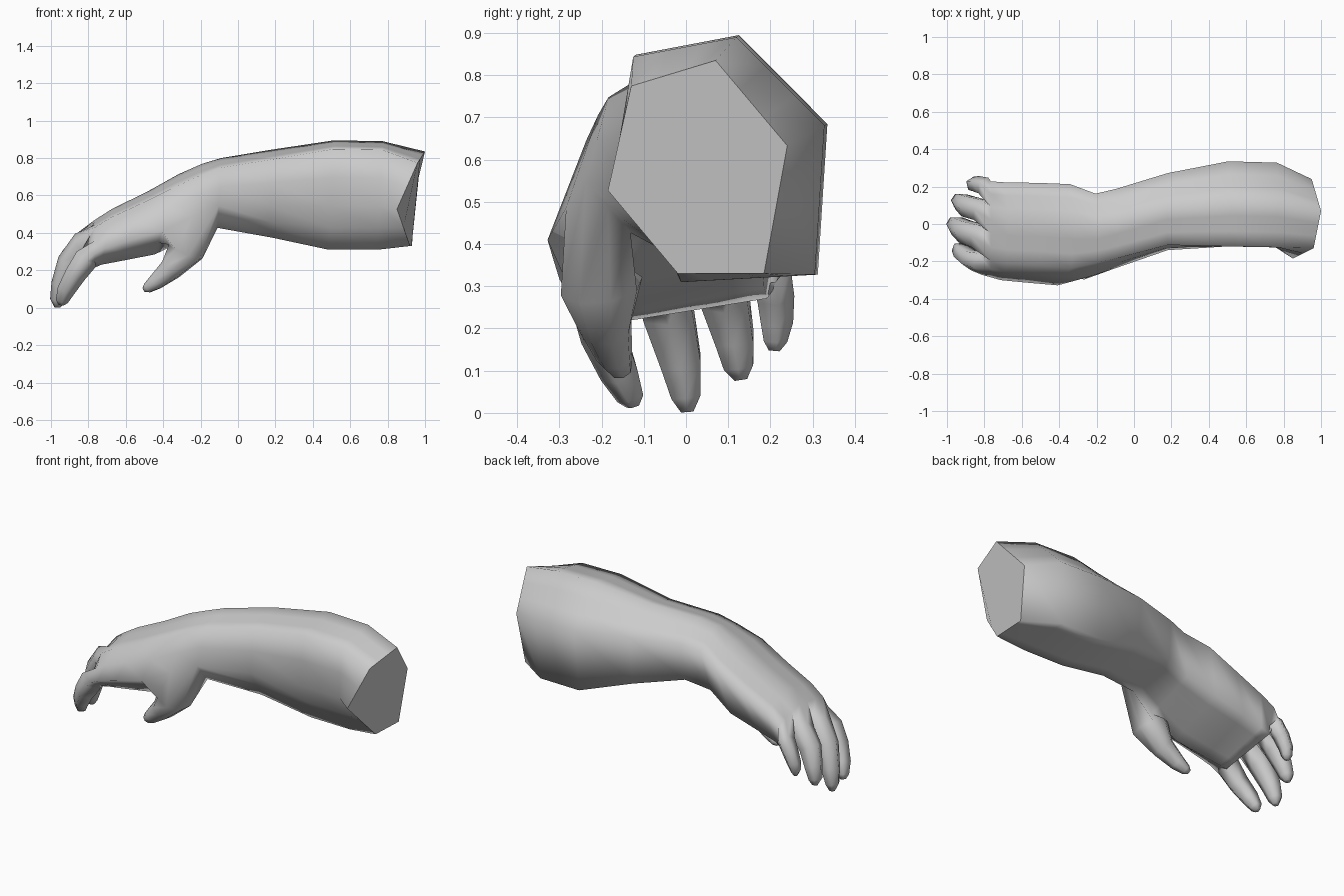
import bpy
import bmesh
import math
from mathutils import Vector

if "Cube" in bpy.data.objects:
    bpy.data.objects.remove(bpy.data.objects["Cube"], do_unlink=True)

skin = bpy.data.materials.new("plain_grey")
skin.use_nodes = True
grey = (0.6, 0.6, 0.6, 1)
skin.diffuse_color = grey
skin.node_tree.nodes["Principled BSDF"].inputs["Base Color"].default_value = grey

# Six corners inside a unit box (y, z) with a push along x, from the thumb side
CUT = [(0, .39, -.15), (.13, .88, -.04), (.6, 1, 0),
       (1, .6, -.05), (.87, 0, -.07), (.39, 0, -.08)]
ARM = [(0, .4, 0), (0, .92, 0), (.54, 1, 0), (1, .64, 0), (.95, .03, 0), (.25, 0, 0)]
PALM = [(0, .29, 0), (.17, .84, 0), (.6, 1, 0), (1, .8, 0), (.93, .22, 0), (.25, 0, 0)]


def blend(mix):
    return [Vector(p).lerp(Vector(q), mix) for p, q in zip(ARM, PALM)]


# shape, x, lean along z, y range, z range
SECTIONS = [
    (CUT, 1, 0, -.185, .24, .33, .835),
    (ARM, .76, .05, -.125, .328, .31, .89),
    (ARM, .5, .05, -.12, .335, .31, .895),
    (blend(.4), .18, 0, -.14, .272, .375, .845),
    (blend(.75), -.1, .05, -.238, .188, .427, .8),
    (PALM, -.23, .2, -.284, .162, .37, .77),
    (PALM, -.38, .3, -.328, .213, .285, .715),
    (PALM, -.56, .4, -.312, .22, .248, .62),
    (PALM, -.7, .2, -.3, .222, .23, .53),
    (PALM, -.765, 0, -.285, .228, .215, .47),
]

# Digit centre lines with radius
INDEX = [(-.81, -.205, .265, .069), (-.87, -.19, .18, .06), (-.92, -.155, .095, .05),
         (-.942, -.13, .038, .035), (-.947, -.125, .016, .016)]
MIDDLE = [(-.83, -.065, .335, .073), (-.9, -.042, .24, .068), (-.945, -.012, .12, .055),
          (-.965, 0, .04, .04), (-.965, .003, .002, .017)]
RING = [(-.82, .075, .345, .067), (-.885, .093, .27, .064), (-.922, .115, .175, .052),
        (-.94, .125, .11, .04), (-.94, .13, .078, .017)]
PINKY = [(-.795, .2, .335, .052), (-.832, .21, .275, .047), (-.86, .213, .215, .041),
         (-.868, .21, .17, .03), (-.868, .208, .147, .014)]
THUMB = [(-.28, -.2, .3, .1), (-.36, -.19, .205, .063), (-.44, -.17, .137, .044),
         (-.485, -.155, .105, .029), (-.503, -.15, .095, .013)]

bm = bmesh.new()


def resample(stops):
    """Fill in points between (index, point) stops."""
    points = []
    for (i, p), (j, q) in zip(stops, stops[1:]):
        points += [p.lerp(q, k / (j - i)) for k in range(j - i)]
    return points + [stops[-1][1]]


def section(shape, x, lean, y0, y1, z0, z1):
    """Make one cross-section; return its top and bottom rows of vertices."""
    f, a, b, c, d, e = [Vector(p) for p in shape]

    def vert(p):
        dz = (p.y - .5) * (z1 - z0)
        return bm.verts.new((x + p.z + lean * dz, y0 + p.x * (y1 - y0),
                             (z0 + z1) / 2 + dz))

    top = [vert(p) for p in resample([(0, f), (2, a), (5, b), (8, c)])]
    under = [vert(p) for p in resample([(0, f), (2, e), (7, d), (8, c)])[1:-1]]
    return top, [top[0]] + under + [top[-1]]


def bridge(one, two):
    n = len(one)
    for i in range(n):
        j = (i + 1) % n
        bm.faces.new((one[i], one[j], two[j], two[i]))


def grow(loop, path):
    """Grow a tapering digit out of an open loop of vertices."""
    n = len(loop)
    base = sum((v.co for v in loop), Vector()) / n
    centres = [base] + [Vector(p[:3]) for p in path]
    phase = None
    for i, p in enumerate(path, 1):
        ahead = centres[min(i + 1, len(path))]
        along = (ahead - centres[i - 1]).normalized()
        side = Vector((0, 1, 0))
        side = (side - along * side.dot(along)).normalized()
        up = side.cross(along)
        if phase is None:
            # Line the first ring up with the loop it grows from
            flat = [Vector(((v.co - base).dot(side), (v.co - base).dot(up)))
                    for v in loop]
            area = sum(u.x * w.y - u.y * w.x
                       for u, w in zip(flat, flat[1:] + flat[:1]))
            step = math.copysign(math.tau / n, area)
            turns = [math.atan2(u.y, u.x) - k * step for k, u in enumerate(flat)]
            phase = math.atan2(sum(map(math.sin, turns)), sum(map(math.cos, turns)))
        ring = []
        for k in range(n):
            t = phase + k * step
            offset = side * math.cos(t) + up * math.sin(t)
            ring.append(bm.verts.new(centres[i] + offset * p[3]))
        bridge(loop, ring)
        loop = ring
    bm.faces.new(loop)


# Forearm, wrist and palm
rows = [section(*s) for s in SECTIONS]
loops = [top + under[-2:0:-1] for top, under in rows]
for one, two in zip(loops, loops[1:]):
    bridge(one, two)

# Four fingers from the open end of the palm
top, under = rows[-1]
for k, path in enumerate((INDEX, MIDDLE, RING, PINKY)):
    span = slice(2 * k, 2 * k + 3)
    loop = top[span] + under[span][::-1]
    grow(list(dict.fromkeys(loop)), path)

# Thumb from an opening low on the side of the palm
first, mid, last = [under for top, under in rows[4:7]]
bmesh.ops.delete(bm, geom=[mid[1]], context='VERTS')
grow([first[0], mid[0], last[0], last[1], last[2], mid[2], first[2], first[1]], THUMB)

# Flat cut end of the arm, with a sharp rim
for f in bm.faces:
    f.smooth = True
cap = bm.faces.new(loops[0])
cap.smooth = False
for e in cap.edges:
    e.smooth = False
bmesh.ops.recalc_face_normals(bm, faces=bm.faces)

mesh = bpy.data.meshes.new("forearm_and_hand")
bm.to_mesh(mesh)
bm.free()
mesh.materials.append(skin)
arm = bpy.data.objects.new("forearm_and_hand", mesh)
bpy.context.collection.objects.link(arm)
